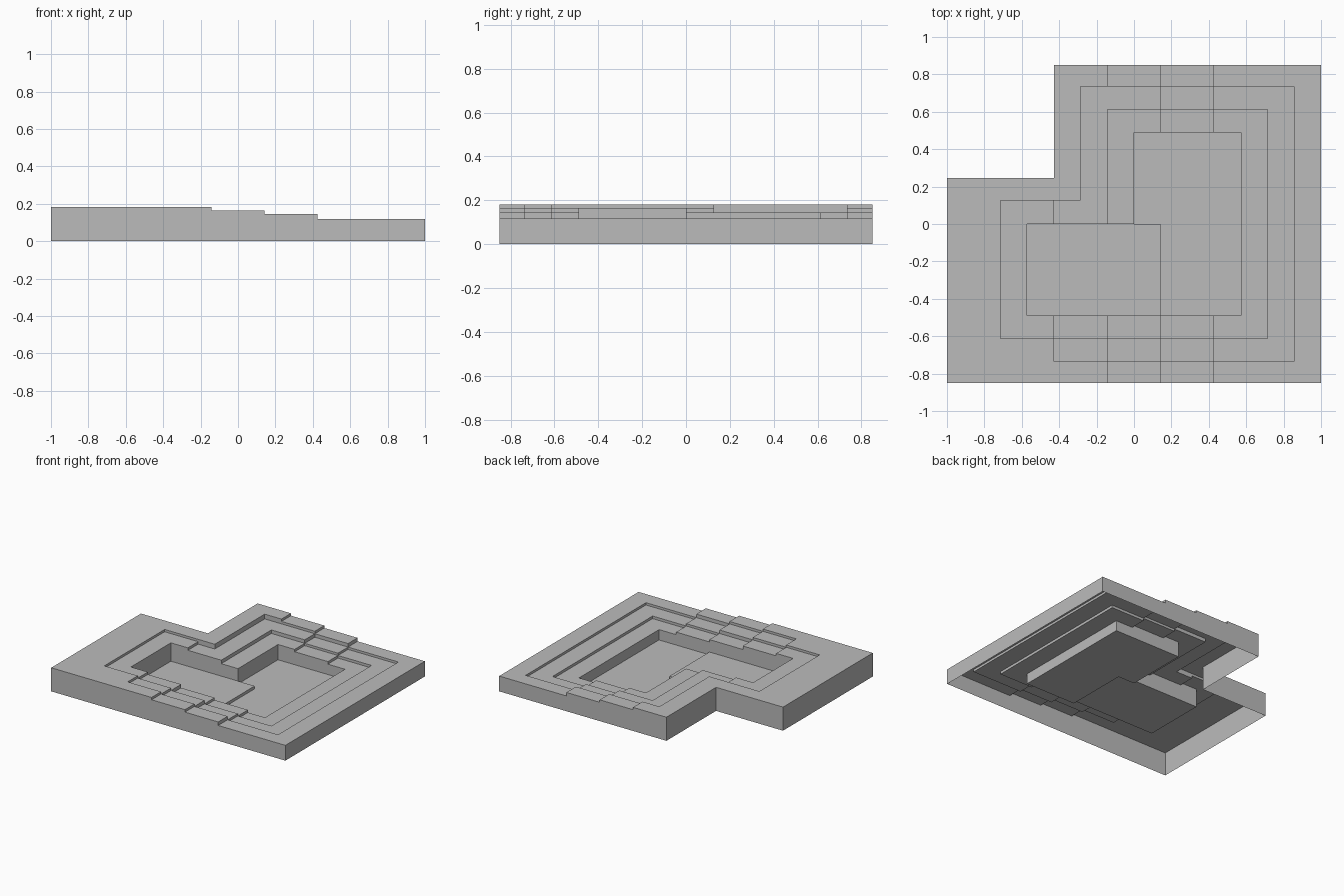
import bpy, bmesh

if "Cube" in bpy.data.objects:
    bpy.data.objects.remove(bpy.data.objects["Cube"])

# Terrace levels from the highest rim step to the lowest ledge, then pit floors
L1, L2, L3, L4, L5, L6 = 0.182, 0.164, 0.145, 0.118, 0.1, 0.08
POND, PIT = 0.022, 0.0

# Columns where the levels drop, and the y half-extents of the rings
A, B, C, D = -0.428, -0.143, 0.142, 0.426
Y0, Y1, Y2, Y3 = 0.85, 0.734, 0.611, 0.488

# Rectangles (x0, x1, y0, y1, height); later ones overwrite earlier ones
rim = [(-1, A, -Y0, 0.245, L1), (A, B, -Y0, Y0, L1), (B, C, -Y0, Y0, L2),
       (C, D, -Y0, Y0, L3), (D, 1, -Y0, Y0, L4)]
middle_terrace = [(-0.714, A, -Y2, 0.125, L2), (A, B, -Y1, 0, L2), (A, B, 0, 0.125, L3),
                  (-0.286, B, 0, Y1, L3), (B, C, -Y1, Y1, L3),
                  (C, D, -Y1, Y1, L4), (D, 0.856, -Y1, Y1, L5)]
inner_terrace = [(A, B, -Y2, 0, L3), (B, C, -Y2, Y2, L4),
                 (C, D, -Y2, Y2, L5), (D, 0.713, -Y2, Y2, L6)]
floors = [(-0.573, C, -Y3, 0, POND), (0, C, 0, Y3, PIT), (C, 0.572, -Y3, Y3, PIT)]
rects = rim + middle_terrace + inner_terrace + floors

xs = sorted({v for r in rects for v in r[:2]})
ys = sorted({v for r in rects for v in r[2:4]})


def height(i, j):
    """Height of a grid cell, or None outside the outline."""
    if not (0 <= i < len(xs) - 1 and 0 <= j < len(ys) - 1):
        return None
    x, y = (xs[i] + xs[i + 1]) / 2, (ys[j] + ys[j + 1]) / 2
    h = None
    for x0, x1, y0, y1, z in rects:
        if x0 < x < x1 and y0 < y < y1:
            h = z
    return h


bm = bmesh.new()


def quad(*pts):
    bm.faces.new([bm.verts.new(p) for p in pts])


# Treads, and risers down to each lower neighbour; underside stays open
for i in range(len(xs) - 1):
    for j in range(len(ys) - 1):
        h = height(i, j)
        if h is None:
            continue
        x0, x1, y0, y1 = xs[i], xs[i + 1], ys[j], ys[j + 1]
        quad((x0, y0, h), (x1, y0, h), (x1, y1, h), (x0, y1, h))
        for di, dj, p, q in ((0, -1, (x0, y0), (x1, y0)), (1, 0, (x1, y0), (x1, y1)),
                             (0, 1, (x1, y1), (x0, y1)), (-1, 0, (x0, y1), (x0, y0))):
            low = height(i + di, j + dj) or 0.0
            if low < h - 1e-6:
                quad((*p, low), (*q, low), (*q, h), (*p, h))

bmesh.ops.remove_doubles(bm, verts=bm.verts, dist=1e-5)
bmesh.ops.dissolve_limit(bm, angle_limit=0.02, verts=bm.verts, edges=bm.edges)

mesh = bpy.data.meshes.new("stepped_basin")
bm.to_mesh(mesh)
bm.free()
stone = bpy.data.materials.new("plain grey")
stone.diffuse_color = (0.5, 0.5, 0.5, 1)
stone.use_nodes = True
stone.node_tree.nodes["Principled BSDF"].inputs["Base Color"].default_value = stone.diffuse_color
mesh.materials.append(stone)
basin = bpy.data.objects.new("stepped_basin", mesh)
bpy.context.collection.objects.link(basin)
